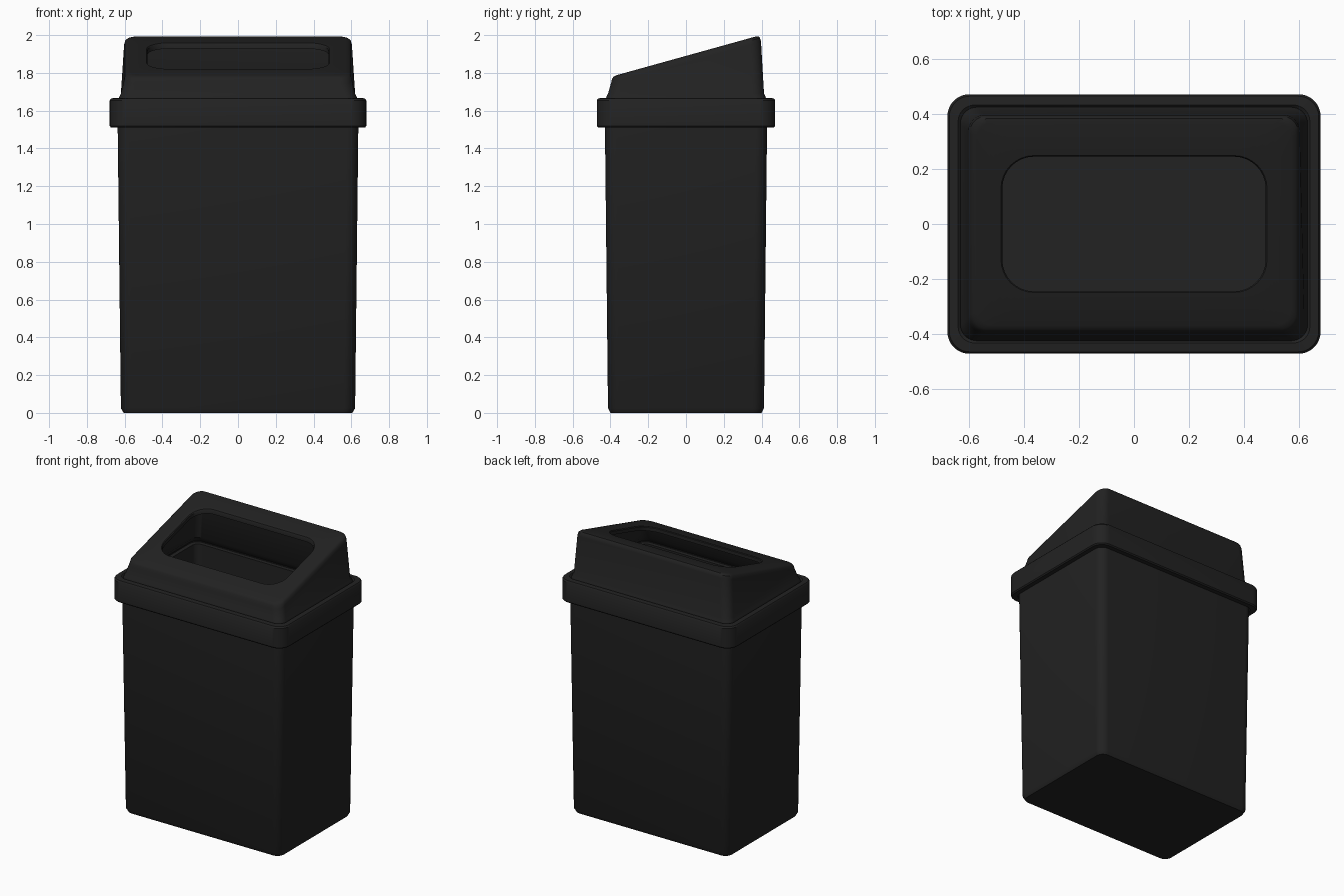
import bpy, bmesh
from math import cos, sin, pi, radians

cube = bpy.data.objects.get("Cube")
if cube:
    bpy.data.objects.remove(cube)

mat = bpy.data.materials.new("black_plastic")
mat.use_nodes = True
colour = (0.016, 0.016, 0.016, 1)
mat.diffuse_color = colour
mat.node_tree.nodes["Principled BSDF"].inputs["Base Color"].default_value = colour

STEPS = 8


def slope(drop):
    """Height of the slanted hood top, lowered by drop."""
    return lambda y: 1.89 + 0.278 * y - drop


def ring(bm, hx, hy, r, z):
    """Rounded rectangle of half sizes hx, hy; z is a height or a function of y."""
    verts = []
    for k, (sx, sy) in enumerate([(1, 1), (-1, 1), (-1, -1), (1, -1)]):
        for i in range(STEPS + 1):
            a = (k + i / STEPS) * pi / 2
            x = sx * (hx - r) + r * cos(a)
            y = sy * (hy - r) + r * sin(a)
            verts.append(bm.verts.new((x, y, z(y) if callable(z) else z)))
    return verts


def loft(name, sections, cap_ends=False, closed=False):
    bm = bmesh.new()
    rings = [ring(bm, *s) for s in sections]
    pairs = list(zip(rings, rings[1:]))
    if closed:
        pairs.append((rings[-1], rings[0]))
    for a, b in pairs:
        for i in range(len(a)):
            j = (i + 1) % len(a)
            bm.faces.new((a[i], a[j], b[j], b[i]))
    if cap_ends:
        bm.faces.new(rings[0])
        bm.faces.new(rings[-1])
    bmesh.ops.recalc_face_normals(bm, faces=bm.faces)
    mesh = bpy.data.meshes.new(name)
    bm.to_mesh(mesh)
    bm.free()
    mesh.materials.append(mat)
    obj = bpy.data.objects.new(name, mesh)
    bpy.context.collection.objects.link(obj)
    bpy.ops.object.select_all(action="DESELECT")
    obj.select_set(True)
    bpy.context.view_layer.objects.active = obj
    bpy.ops.object.shade_smooth_by_angle(angle=radians(35))
    return obj


# Hollow tapered bin: up the outside, over the rim, down to the inner floor
loft("bin_body", [
    (0.605, 0.4, 0.05, 0),
    (0.62, 0.413, 0.06, 0.025),
    (0.638, 0.43, 0.06, 1.6),
    (0.61, 0.402, 0.045, 1.6),
    (0.59, 0.385, 0.045, 0.03),
], cap_ends=True)

# Lid: rim band, shallow step, slanted hood, opening, then the inner skin
loft("lid", [
    (0.642, 0.434, 0.06, 1.51),
    (0.672, 0.465, 0.075, 1.51),
    (0.679, 0.472, 0.08, 1.518),
    (0.679, 0.472, 0.08, 1.655),
    (0.672, 0.465, 0.075, 1.665),
    (0.64, 0.433, 0.06, 1.668),
    (0.632, 0.425, 0.06, 1.66),
    (0.628, 0.421, 0.06, 1.675),
    (0.62, 0.413, 0.06, 1.69),
    (0.603, 0.397, 0.06, slope(0.035)),
    (0.598, 0.392, 0.06, slope(0.014)),
    (0.588, 0.384, 0.06, slope(0.004)),
    (0.572, 0.37, 0.06, slope(0)),
    (0.484, 0.249, 0.12, slope(0)),
    (0.479, 0.245, 0.115, slope(0.006)),
    (0.479, 0.245, 0.115, slope(0.03)),
    (0.575, 0.37, 0.05, slope(0.03)),
    (0.606, 0.4, 0.05, 1.65),
    (0.642, 0.434, 0.06, 1.605),
], closed=True)
